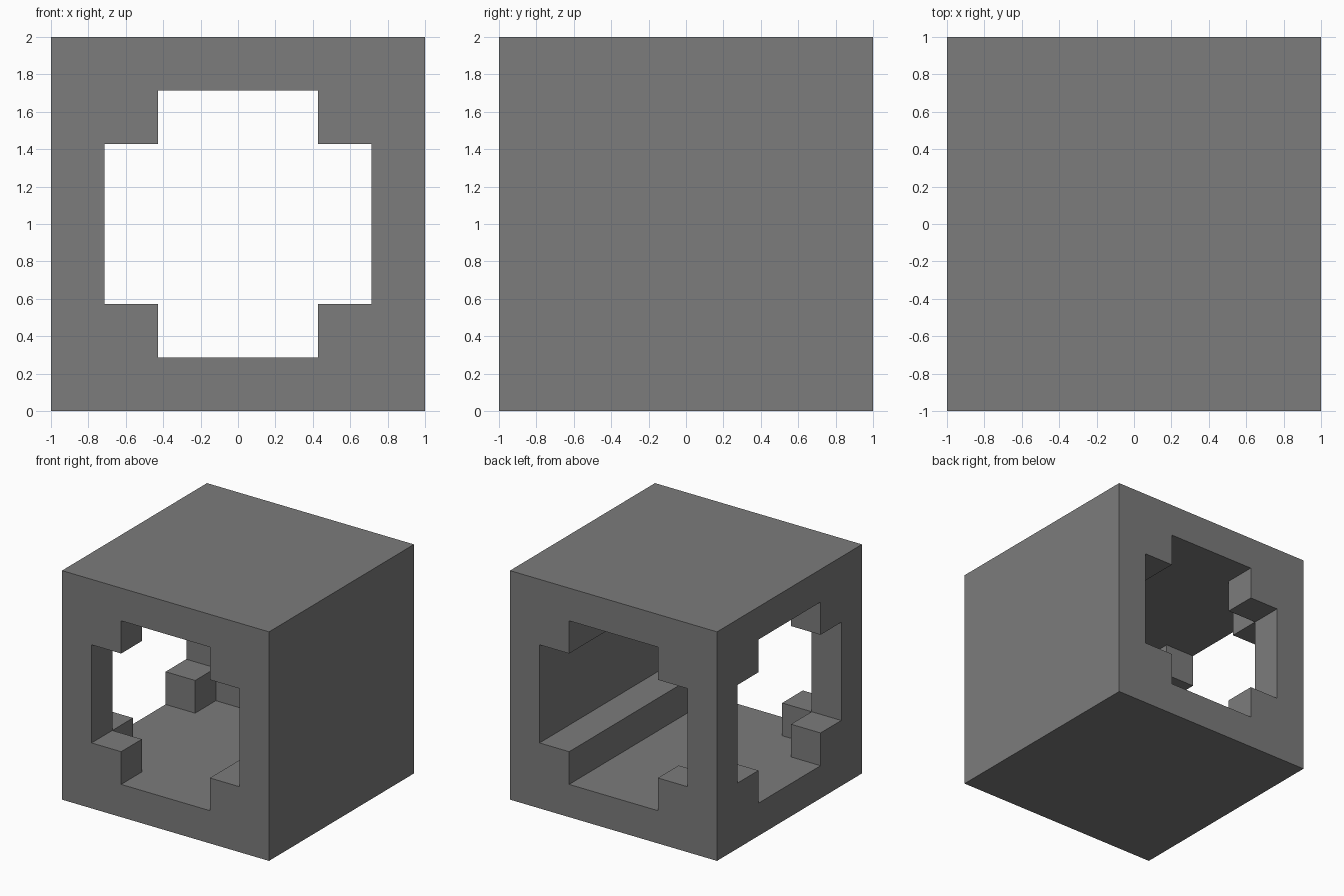
import bpy
import bmesh

cube = bpy.data.objects.get("Cube")
if cube:
    bpy.data.objects.remove(cube, do_unlink=True)

# One grid cell is a seventh of the side; walls are one cell thick
CELL = 2 / 7
INNER = 2.5 * CELL
STEP = 1.5 * CELL

grey = bpy.data.materials.new("mid grey")
grey.use_nodes = True
grey.diffuse_color = (0.2, 0.2, 0.2, 1)
grey.node_tree.nodes["Principled BSDF"].inputs["Base Color"].default_value = (0.2, 0.2, 0.2, 1)


def prism(name, points, axis, start, end):
    """Extrude a (horizontal, height) profile along the x or y axis."""
    bm = bmesh.new()

    def place(u, h, d):
        return (d, u, h + 1) if axis == "x" else (u, d, h + 1)

    face = bm.faces.new([bm.verts.new(place(u, h, start)) for u, h in points])
    out = bmesh.ops.extrude_face_region(bm, geom=[face])
    for v in out["geom"]:
        if isinstance(v, bmesh.types.BMVert):
            v.co["xy".index(axis)] = end
    bmesh.ops.recalc_face_normals(bm, faces=bm.faces)
    mesh = bpy.data.meshes.new(name)
    bm.to_mesh(mesh)
    bm.free()
    mesh.materials.append(grey)
    obj = bpy.data.objects.new(name, mesh)
    bpy.context.collection.objects.link(obj)
    return obj


def rect(u0, u1, h):
    return [(u0, -h), (u1, -h), (u1, h), (u0, h)]


# Plus-shaped outline of the openings
s, n = STEP, INNER
plus = [(-s, -n), (s, -n), (s, -s), (n, -s), (n, s), (s, s),
        (s, n), (-s, n), (-s, s), (-n, s), (-n, -s), (-s, -s)]

block = prism("hollow_block", rect(-1, 1, 1), "y", -1, 1)

# Inner room, front-to-back tunnel and side opening; the solid side keeps two rails
cutters = [
    prism("room_cutter", rect(-n, s, n), "y", -n, n),
    prism("tunnel_cutter", plus, "y", -1.2, 1.2),
    prism("side_opening_cutter", plus, "x", -1.2, 0),
]

for cutter in cutters:
    mod = block.modifiers.new(cutter.name, "BOOLEAN")
    mod.operation = "DIFFERENCE"
    mod.solver = "EXACT"
    mod.object = cutter

# Bake the cuts, then remove the helpers
bpy.context.view_layer.objects.active = block
for mod in list(block.modifiers):
    bpy.ops.object.modifier_apply(modifier=mod.name)
for cutter in cutters:
    bpy.data.objects.remove(cutter, do_unlink=True)
